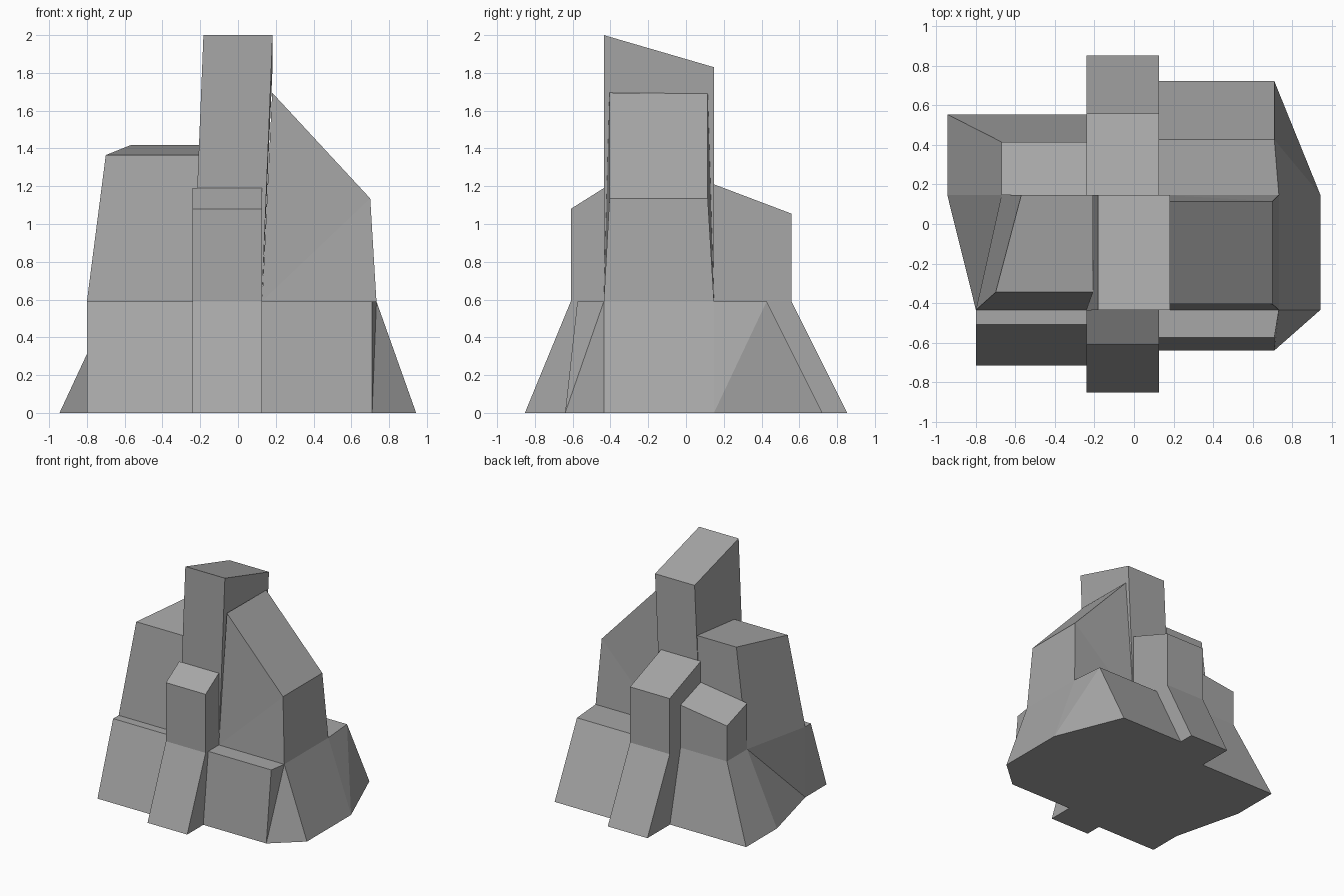
import bpy, bmesh
from mathutils.geometry import distance_point_to_plane, normal

if "Cube" in bpy.data.objects:
    bpy.data.objects.remove(bpy.data.objects["Cube"])

DECK = 0.59                 # height where the sloped base ends
L, R = -0.24, 0.127         # central column sides
F, B = -0.435, 0.148        # central row front and back

# Dark grey stone
stone = bpy.data.materials.new("dark_grey")
stone.diffuse_color = (0.385, 0.385, 0.385, 1)
stone.use_nodes = True
stone.node_tree.nodes["Principled BSDF"].inputs["Base Color"].default_value = stone.diffuse_color


def loft(name, bottom, top, turned=()):
    """Closed block between two matching counter-clockwise rings.
    Twisted sides are folded; those listed in turned use the other diagonal."""
    bm = bmesh.new()
    lo = [bm.verts.new(p) for p in bottom]
    hi = [bm.verts.new(p) for p in top]
    bm.faces.new(lo[::-1])
    bm.faces.new(hi)
    n = len(lo)
    for i in range(n):
        a, b, c, d = lo[i], lo[(i + 1) % n], hi[(i + 1) % n], hi[i]
        nrm = normal(a.co, b.co, d.co)
        if abs(distance_point_to_plane(c.co, a.co, nrm)) < 0.004:
            bm.faces.new((a, b, c, d))
        elif i in turned:
            bm.faces.new((a, b, c))
            bm.faces.new((a, c, d))
        else:
            bm.faces.new((a, b, d))
            bm.faces.new((b, c, d))
    bmesh.ops.recalc_face_normals(bm, faces=bm.faces)
    mesh = bpy.data.meshes.new(name)
    bm.to_mesh(mesh)
    bm.free()
    mesh.materials.append(stone)
    obj = bpy.data.objects.new(name, mesh)
    bpy.context.collection.objects.link(obj)
    return obj


def block(name, x0, x1, y0, y1, heights):
    """Upright block on the deck; heights are front-left, then counter-clockwise."""
    ring = rect(x0, x1, y0, y1)
    loft(name, ring, [(x, y, h) for (x, y, z), h in zip(ring, heights)])


def rect(x0, x1, y0, y1):
    return [(x0, y0, DECK), (x1, y0, DECK), (x1, y1, DECK), (x0, y1, DECK)]


# Sloped base: each entry is ground x, y then deck x, y
outline = [
    (L, -.853, L, -.61), (R, -.853, R, -.61),
    (R, -.64, R, -.575), (.71, -.64, .71, -.575),
    (.943, F, .733, F), (.943, B, .733, B),
    (.71, .723, .71, .427), (R, .723, R, .427),
    (R, .853, R, .558), (L, .853, L, .558),
    (L, .555, L, .415), (-.945, .555, -.67, .415),
    (-.945, B, -.67, B), (-.80, F, -.80, F),
    (-.80, -.715, -.80, -.508), (L, -.715, L, -.508),
]
loft("sloped_base", [(a, b, 0) for a, b, c, d in outline],
     [(c, d, DECK) for a, b, c, d in outline], turned=(3, 5))

# Leaning central tower with a sloped roof
loft("central_tower", rect(L, R, F, B),
     [(-.183, F, 2.0), (.183, F, 2.0), (.183, B, 1.83), (-.183, B, 1.83)])

# Right shoulder falling away from the tower
loft("right_shoulder", rect(R, .733, F, B),
     [(.181, -.405, 1.695), (.70, -.405, 1.135), (.70, .115, 1.135), (.181, .115, 1.69)],
     turned=(0,))

# Left shoulder with tapered walls
loft("left_shoulder",
     [(-.80, F, DECK), (L, F, DECK), (L, B, DECK), (-.67, B, DECK)],
     [(-.70, -.345, 1.365), (-.207, -.345, 1.365), (-.207, B, 1.417), (-.57, B, 1.417)])

# Lower upright blocks with sloped tops
block("front_buttress", L, R, -.61, F, (1.08, 1.08, 1.19, 1.19))
block("back_buttress", L, R, B, .558, (1.21, 1.21, 1.055, 1.055))
block("back_left_block", -.67, L, B, .415, (.975, 1.035, .946, .886))
